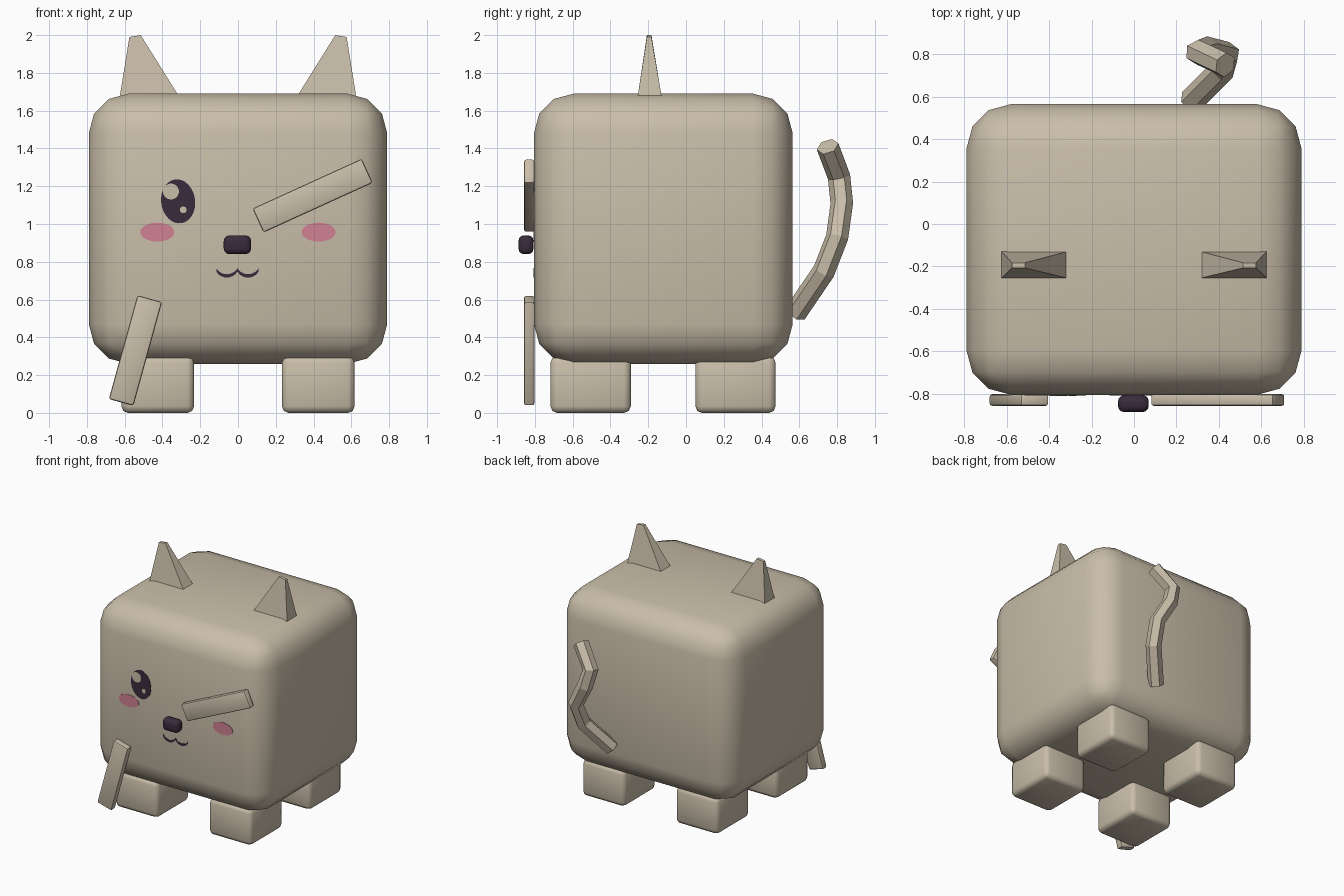
import bpy, bmesh, math
from mathutils import Matrix, Vector

old = bpy.data.objects.get("Cube")
if old:
    bpy.data.objects.remove(old, do_unlink=True)


def material(name, rgb):
    m = bpy.data.materials.new(name)
    m.use_nodes = True
    m.diffuse_color = (*rgb, 1)
    m.node_tree.nodes["Principled BSDF"].inputs["Base Color"].default_value = (*rgb, 1)
    return m


FUR = material("beige fur", (0.59, 0.515, 0.40))
DARK = material("dark plum", (0.04, 0.025, 0.045))
PINK = material("cheek pink", (0.63, 0.22, 0.29))


def finish(name, bm, mat, smooth=None):
    bmesh.ops.recalc_face_normals(bm, faces=bm.faces)
    mesh = bpy.data.meshes.new(name)
    bm.to_mesh(mesh)
    bm.free()
    mesh.materials.append(mat)
    ob = bpy.data.objects.new(name, mesh)
    bpy.context.collection.objects.link(ob)
    if smooth:
        bpy.ops.object.select_all(action="DESELECT")
        ob.select_set(True)
        bpy.context.view_layer.objects.active = ob
        bpy.ops.object.shade_smooth_by_angle(angle=math.radians(smooth))
    return ob


def rounded_box(name, centre, size, bevel, segments, mat, tilt=0, smooth=40):
    bm = bmesh.new()
    bmesh.ops.create_cube(bm, size=1)
    bmesh.ops.scale(bm, vec=size, verts=bm.verts)
    bmesh.ops.bevel(bm, geom=bm.edges[:], offset=bevel, segments=segments,
                    profile=0.5, affect="EDGES")
    turn = Matrix.Rotation(-math.radians(tilt), 4, "Y")
    bmesh.ops.transform(bm, matrix=Matrix.Translation(centre) @ turn, verts=bm.verts)
    return finish(name, bm, mat, smooth)


def plate(name, x, z, rx, rz, front, mat, tilt=0):
    """Thin oval plate on the front of the face."""
    bm = bmesh.new()
    bmesh.ops.create_cone(bm, cap_ends=True, segments=32, radius1=1, radius2=1, depth=0.006)
    place = (Matrix.Translation((x, front + 0.003, z))
             @ Matrix.Rotation(math.radians(tilt), 4, "Y")
             @ Matrix.Diagonal((rx, 1, rz, 1))
             @ Matrix.Rotation(math.pi / 2, 4, "X"))
    bmesh.ops.transform(bm, matrix=place, verts=bm.verts)
    return finish(name, bm, mat)


def tube(name, points, radius, resolution, mat):
    cu = bpy.data.curves.new(name, "CURVE")
    cu.dimensions = "3D"
    cu.bevel_depth = radius
    cu.bevel_resolution = resolution
    cu.use_fill_caps = True
    sp = cu.splines.new("POLY")
    sp.points.add(len(points) - 1)
    for p, co in zip(sp.points, points):
        p.co = (*co, 1)
    sp.use_smooth = False
    cu.materials.append(mat)
    ob = bpy.data.objects.new(name, cu)
    bpy.context.collection.objects.link(ob)
    bpy.ops.object.select_all(action="DESELECT")
    ob.select_set(True)
    bpy.context.view_layer.objects.active = ob
    bpy.ops.object.convert(target="MESH")


# Body
FACE = -0.805
rounded_box("body", (0, -0.12, 0.975), (1.58, 1.37, 1.43), 0.21, 3, FUR)

for side, s in (("right", -1), ("left", 1)):
    # Feet
    for end, y in (("front", -0.505), ("back", 0.262)):
        rounded_box(f"{end}_{side}_foot", (s * 0.425, y, 0.15), (0.385, 0.425, 0.3),
                    0.035, 2, FUR, smooth=50)
    # Ears: tapered blocks leaning outward
    bm = bmesh.new()
    bmesh.ops.create_cube(bm, size=1)
    for v in bm.verts:
        top, out, fore = v.co.z > 0, v.co.x > 0, v.co.y < 0
        if top:
            v.co = (0.575 if out else 0.515, -0.207 if fore else -0.183, 1.99 if out else 2.0)
        else:
            v.co = (0.625 if out else 0.315, -0.255 if fore else -0.13, 1.68)
        v.co.x *= s
    finish(f"{side}_ear", bm, FUR)
    # Cheeks
    plate(f"{side}_cheek", s * 0.427, 0.957, 0.09, 0.05, FACE - 0.003, PINK)

# Arms
rounded_box("left_arm", (0.395, -0.83, 1.15), (0.635, 0.055, 0.14), 0.012, 2, FUR, tilt=24.5)
rounded_box("right_arm", (-0.543, -0.83, 0.33), (0.57, 0.055, 0.135), 0.012, 2, FUR, tilt=74.6)

# Nose
rounded_box("nose", (-0.003, -0.847, 0.89), (0.145, 0.08, 0.1), 0.03, 3, DARK)

# Eye with two light spots
plate("eye", -0.317, 1.12, 0.09, 0.117, FACE - 0.003, DARK, tilt=-8)
plate("eye_large_spot", -0.355, 1.172, 0.042, 0.042, FACE - 0.005, FUR)
plate("eye_small_spot", -0.29, 1.075, 0.018, 0.018, FACE - 0.005, FUR)

# Mouth: a flat wavy ribbon
bm = bmesh.new()
rows = []
steps = 24
for i in range(steps + 1):
    t = 2 * i / steps - 1
    dip = math.sin(math.pi * abs(t)) ** 0.7 if 0 < abs(t) < 1 else 0
    x, z = -0.003 + 0.112 * t, 0.757 - 0.032 * dip
    rows.append([bm.verts.new((x, FACE - 0.003, z + d)) for d in (-0.009, 0.009)])
for a, b in zip(rows, rows[1:]):
    bm.faces.new((a[0], b[0], b[1], a[1]))
extruded = bmesh.ops.extrude_face_region(bm, geom=bm.faces[:])["geom"]
bmesh.ops.translate(bm, vec=Vector((0, 0.005, 0)),
                    verts=[g for g in extruded if isinstance(g, bmesh.types.BMVert)])
finish("mouth", bm, DARK)

# Tail: six-sided S-curve
tube("tail", [(0.27, 0.58, 0.53), (0.42, 0.73, 0.75), (0.44, 0.80, 0.93),
              (0.34, 0.825, 1.11), (0.30, 0.81, 1.25), (0.43, 0.75, 1.41)],
     0.06, 1, FUR)
